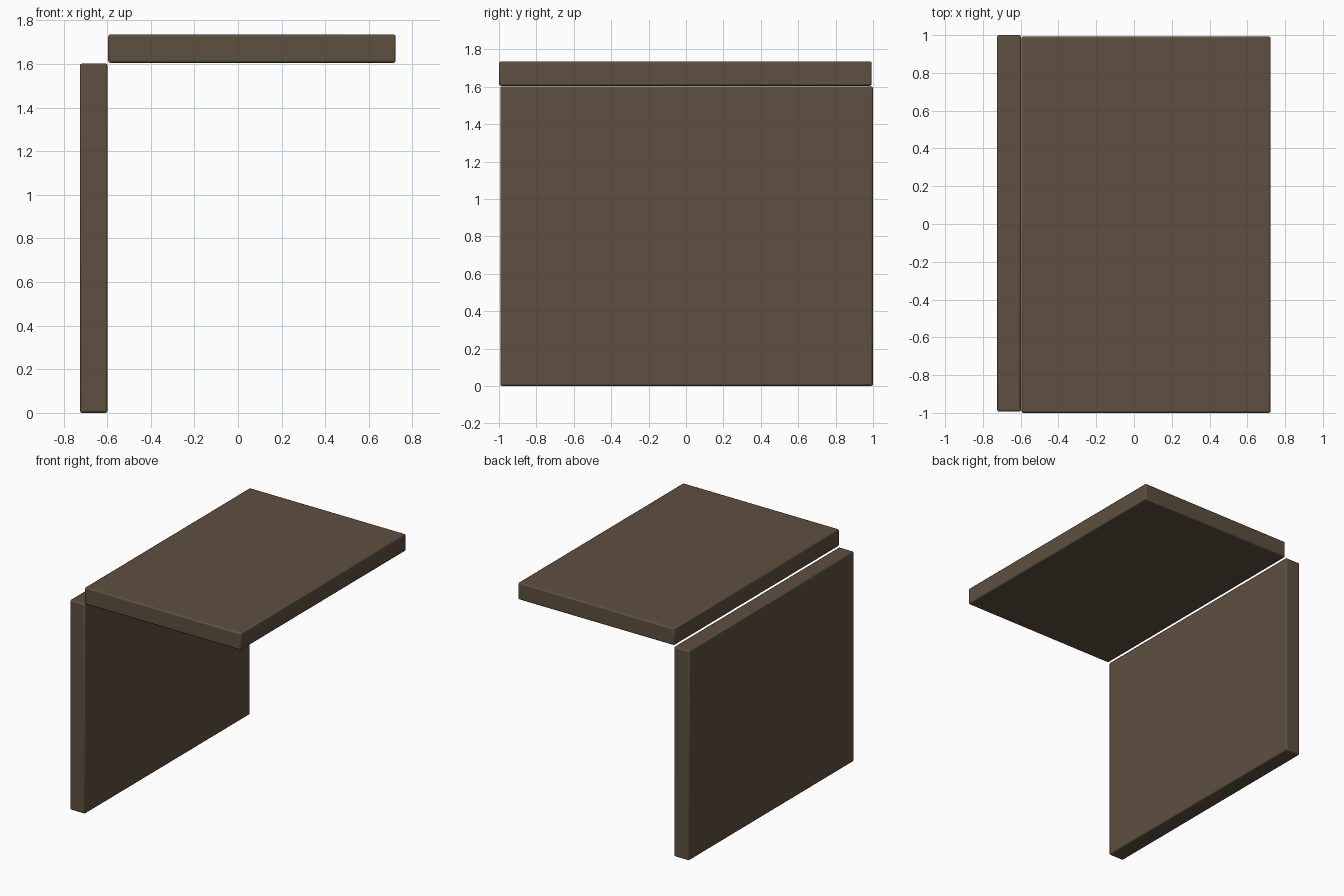
import bpy

if "Cube" in bpy.data.objects:
    bpy.data.objects.remove(bpy.data.objects["Cube"])

# Shared dark brown finish
brown = bpy.data.materials.new("brown")
brown.diffuse_color = (0.11, 0.08, 0.05, 1)
brown.use_nodes = True
brown.node_tree.nodes["Principled BSDF"].inputs["Base Color"].default_value = brown.diffuse_color


def board(name, lo, hi):
    """Softly bevelled board spanning two opposite corners."""
    centre = [(a + b) / 2 for a, b in zip(lo, hi)]
    bpy.ops.mesh.primitive_cube_add(size=1, location=centre)
    ob = bpy.context.object
    ob.name = name
    ob.scale = [b - a for a, b in zip(lo, hi)]
    bpy.ops.object.transform_apply(location=False, rotation=False, scale=True)
    bevel = ob.modifiers.new("soft_edges", 'BEVEL')
    bevel.width = 0.01
    bevel.segments = 2
    ob.data.materials.append(brown)
    bpy.ops.object.shade_smooth_by_angle()
    return ob


# Upright side panel
board("side_panel", (-0.725, -0.993, 0.0), (-0.598, 1.0, 1.602))
# Horizontal top panel, set just clear of the upright
board("top_panel", (-0.595, -1.0, 1.605), (0.723, 0.993, 1.735))
